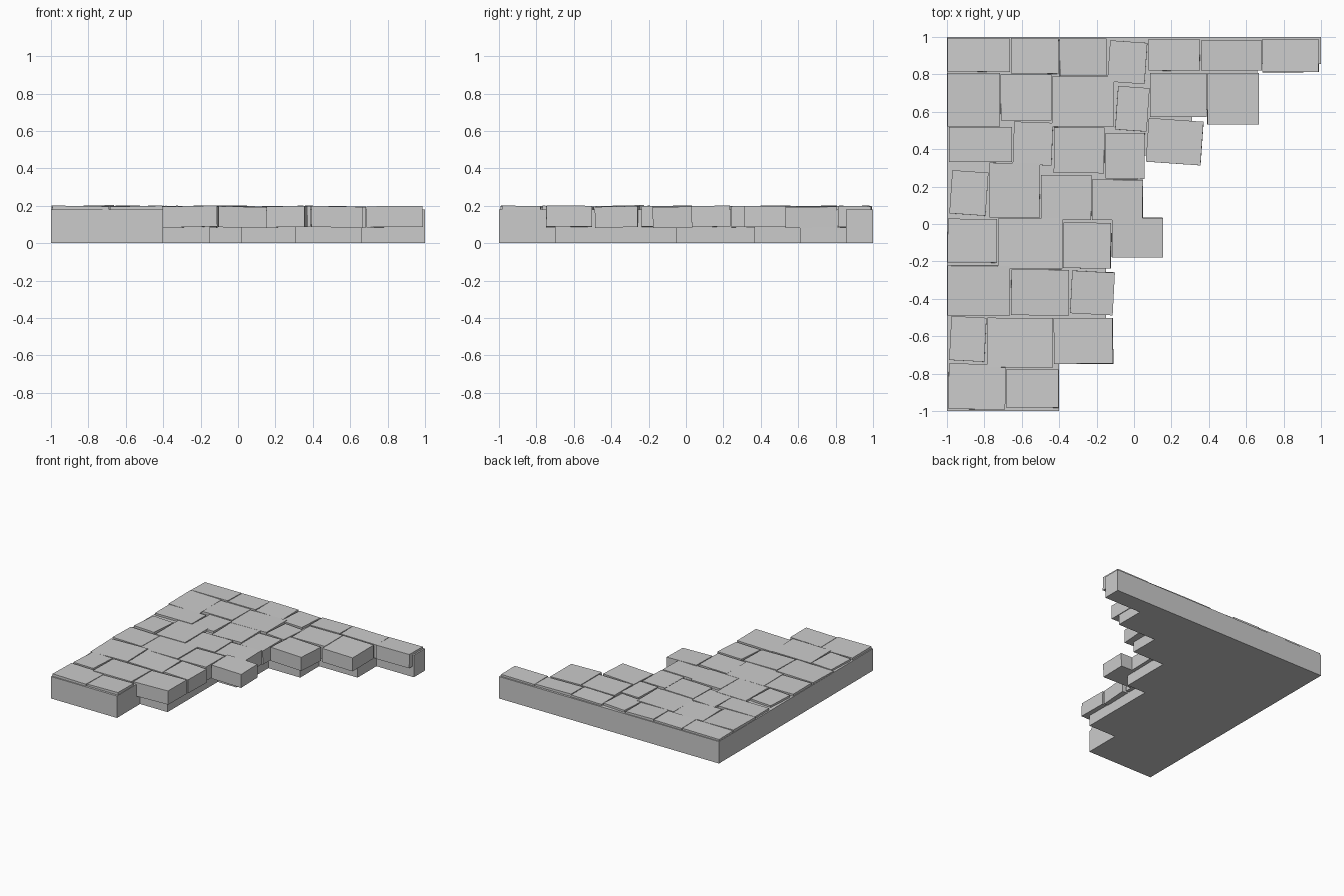
import bpy, bmesh, math, random
from mathutils import Matrix

if "Cube" in bpy.data.objects:
    bpy.data.objects.remove(bpy.data.objects["Cube"])

random.seed(4)


def finish(name, bm):
    bmesh.ops.recalc_face_normals(bm, faces=bm.faces)
    mesh = bpy.data.meshes.new(name)
    bm.to_mesh(mesh)
    bm.free()
    obj = bpy.data.objects.new(name, mesh)
    bpy.context.collection.objects.link(obj)
    return obj


# Stepped mortar bed: straight on the left and back, broken edge on the right
outline = [(-1, 1), (-1, -1), (-0.4, -1), (-0.4, -0.7), (-0.15, -0.7),
           (-0.15, -0.05), (0.02, -0.05), (0.02, 0.365), (0.31, 0.365),
           (0.31, 0.61), (0.66, 0.61), (0.66, 0.855), (1, 0.855), (1, 1)]
bm = bmesh.new()
face = bm.faces.new([bm.verts.new((x, y, 0)) for x, y in outline])
ext = bmesh.ops.extrude_face_region(bm, geom=[face])
for v in ext["geom"]:
    if isinstance(v, bmesh.types.BMVert):
        v.co.z = 0.18
finish("mortar_bed", bm)

# Paving rows from back to front: x of the joints, then (front, back) of each stone
rows = [
    ([-1, -.66, -.4, -.145, .075, .355, .685, .99],
     [(.81, .995), (.8, .995), (.79, .995), (.745, .985), (.815, .99), (.82, .985), (.81, .99)]),
    ([-1, -.715, -.44, -.105, .085, .39, .67],
     [(.52, .81), (.55, .8), (.52, .79), (.49, .74), (.57, .81), (.53, .81)]),
    ([-.99, -.65, -.43, -.155, .06, .375],
     [(.33, .52), (.31, .55), (.27, .52), (.24, .49), (.31, .57)]),
    ([-.99, -.775, -.5, -.225, .05],
     [(.04, .29), (.03, .33), (.02, .265), (.02, .24)]),
    ([-1, -.73, -.38, -.12, .155],
     [(-.21, .03), (-.24, .03), (-.24, .01), (-.18, .035)]),
    ([-1, -.66, -.345, -.1],
     [(-.49, -.22), (-.49, -.24), (-.49, -.245)]),
    ([-.99, -.785, -.43, -.11],
     [(-.74, -.49), (-.77, -.5), (-.75, -.5)]),
    ([-.995, -.685, -.4],
     [(-.995, -.745), (-.985, -.775)]),
]
# Stones that sit noticeably askew (degrees)
askew = {(0, 3): -4, (1, 3): -4, (2, 1): -2, (2, 4): -4, (3, 0): -4, (5, 2): -3, (6, 0): -3}

for r, (joints, depths) in enumerate(rows):
    for i, (y0, y1) in enumerate(depths):
        x0, x1 = joints[i], joints[i + 1]
        w, d = x1 - x0, y1 - y0
        yaw = math.radians(askew.get((r, i), random.uniform(-0.6, 0.2)))
        s = abs(math.sin(yaw))
        bm = bmesh.new()
        bmesh.ops.create_cube(bm, size=1)
        bmesh.ops.scale(bm, vec=(w - s * d - .004, d - s * w - .004, .112), verts=bm.verts)
        # Turn and tip each stone a little
        tip = (Matrix.Rotation(yaw, 4, 'Z')
               @ Matrix.Rotation(math.radians(random.uniform(-1.4, 1.4)), 4, 'X')
               @ Matrix.Rotation(math.radians(random.uniform(-1.4, 1.4)), 4, 'Y'))
        bmesh.ops.transform(bm, matrix=tip, verts=bm.verts)
        # Keep stones inside the straight outer walls
        for v in bm.verts:
            v.co.x = max(v.co.x, -0.998 - (x0 + x1) / 2)
            v.co.y = min(v.co.y, 0.998 - (y0 + y1) / 2)
        stone = finish(f"paving_stone_{r + 1}_{i + 1}", bm)
        stone.location = ((x0 + x1) / 2, (y0 + y1) / 2, .141)
